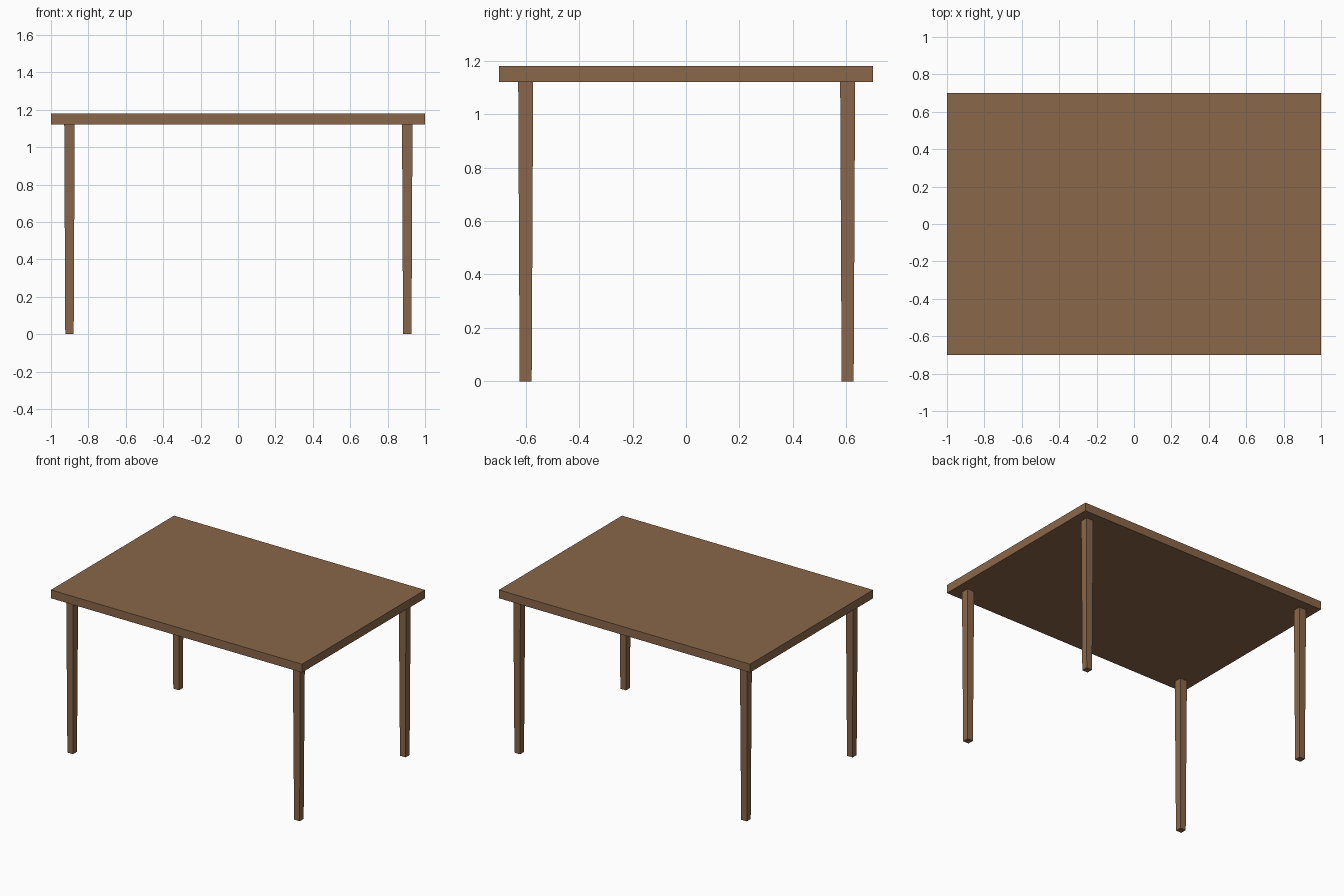
import bpy
import bmesh

if "Cube" in bpy.data.objects:
    bpy.data.objects.remove(bpy.data.objects["Cube"])

wood = bpy.data.materials.new("brown wood")
wood.diffuse_color = (0.255, 0.135, 0.067, 1.0)
wood.use_nodes = True
wood.node_tree.nodes["Principled BSDF"].inputs["Base Color"].default_value = wood.diffuse_color


def tapered_box(name, centre, z0, z1, bottom, top):
    """Box with separate (x, y) sizes at its bottom and top."""
    bm = bmesh.new()
    bmesh.ops.create_cube(bm, size=1.0)
    for v in bm.verts:
        size, z = (top, z1) if v.co.z > 0 else (bottom, z0)
        v.co = (centre[0] + v.co.x * size[0], centre[1] + v.co.y * size[1], z)
    mesh = bpy.data.meshes.new(name)
    bm.to_mesh(mesh)
    bm.free()
    mesh.materials.append(wood)
    obj = bpy.data.objects.new(name, mesh)
    bpy.context.collection.objects.link(obj)
    return obj


# Flat rectangular top
tapered_box("table_top", (0, 0), 1.12, 1.18, (2.0, 1.4), (2.0, 1.4))

# Four square legs, slightly narrower at the floor
for side, x in (("left", -0.901), ("right", 0.905)):
    for end, y in (("front", -0.6), ("back", 0.605)):
        tapered_box(f"{end}_{side}_leg", (x, y), 0.0, 1.12,
                    (0.045, 0.045), (0.056, 0.056))
